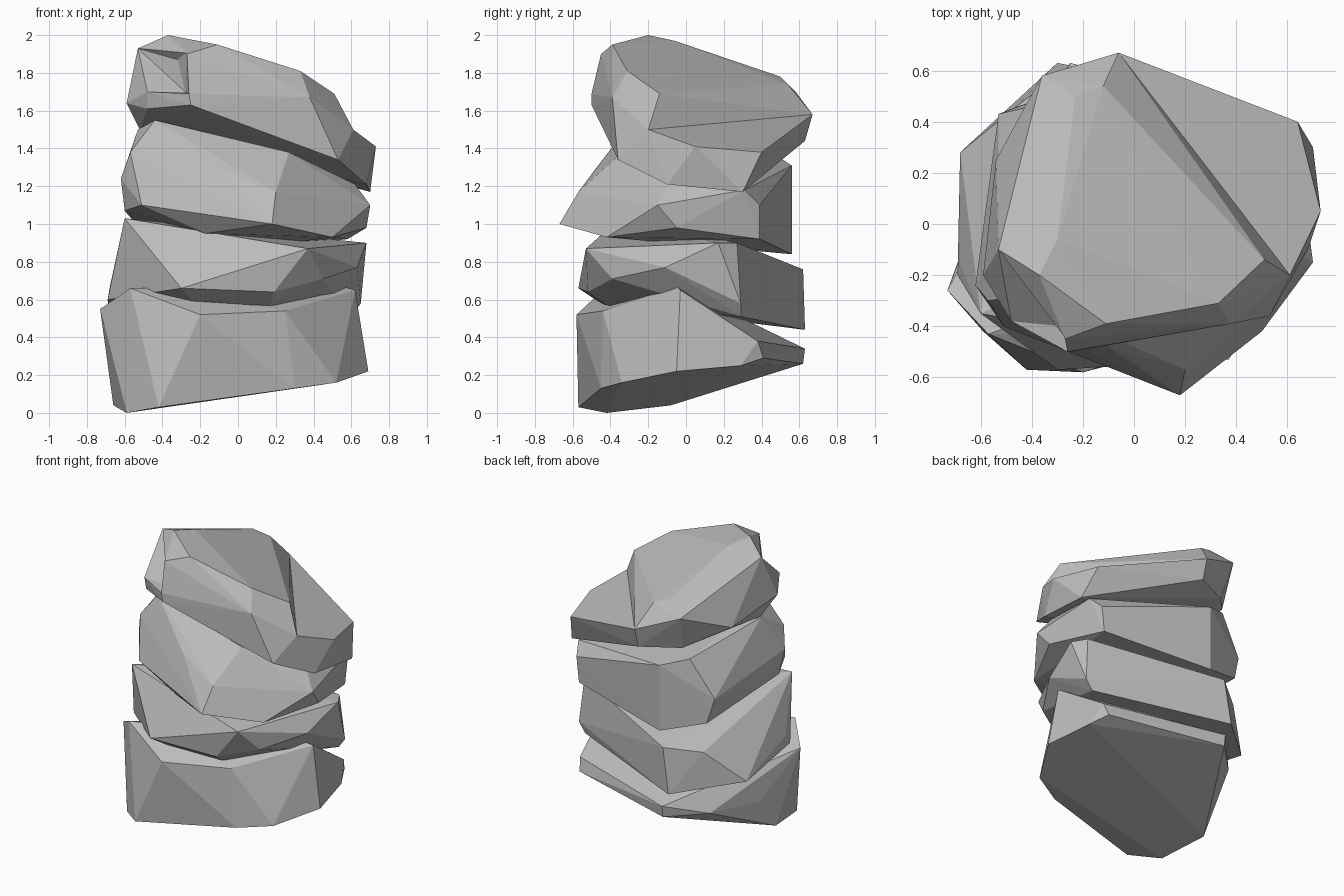
import bpy
import bmesh

stone = bpy.data.materials.new("stone_grey")
stone.diffuse_color = (0.5, 0.5, 0.5, 1)


def rock(name, corners):
    """Faceted boulder: the convex hull of a few corner points."""
    bm = bmesh.new()
    for c in corners:
        bm.verts.new(c)
    res = bmesh.ops.convex_hull(bm, input=bm.verts[:])
    unused = {g for g in res["geom_interior"] + res["geom_unused"]
              if isinstance(g, bmesh.types.BMVert)}
    bmesh.ops.delete(bm, geom=list(unused), context='VERTS')
    bmesh.ops.recalc_face_normals(bm, faces=bm.faces[:])
    mesh = bpy.data.meshes.new(name)
    bm.to_mesh(mesh)
    bm.free()
    mesh.materials.append(stone)
    obj = bpy.data.objects.new(name, mesh)
    bpy.context.collection.objects.link(obj)
    return obj


def combine(target, helper, operation):
    """Fuse or cut the target with the helper, then drop the helper."""
    mod = target.modifiers.new("combine", 'BOOLEAN')
    mod.operation = operation
    mod.solver = 'EXACT'
    mod.object = helper
    bpy.context.view_layer.objects.active = target
    bpy.ops.object.modifier_apply(modifier=mod.name)
    bpy.data.objects.remove(helper)


# Base boulder, tallest at the front, thin at the back
rock("base_rock", [
    (-.73, -.26, .55), (-.57, -.43, .66), (-.2, -.58, .52), (.25, -.44, .54),
    (.55, -.05, .67), (.62, -.03, .65), (.69, -.05, .22), (.52, -.34, .16),
    (.3, -.45, .13), (-.42, -.57, .03), (-.59, -.42, 0), (-.66, -.08, .04),
    (-.25, .62, .26), (-.25, .63, .34), (.58, .38, .38), (.56, .41, .29),
    (.62, .29, .25), (-.47, .4, .26), (-.62, .04, .25),
])

# Second slab, leaning down toward the back
rock("lower_middle_rock", [
    (-.6, -.35, 1.03), (-.68, -.16, .66), (-.69, -.2, .6), (-.6, -.3, .74),
    (-.3, -.57, .66), (-.23, -.45, .58), (.17, -.42, .57), (.19, -.52, .64),
    (.37, -.53, .87), (.45, -.39, .71), (.68, .17, .9), (.63, -.11, .77),
    (.62, .27, .9), (.65, .29, .58), (.6, .29, .51), (-.25, .62, .76),
    (-.46, .46, .72), (-.3, .63, .44), (-.68, .28, .5),
])

# Third slab with a sharp front corner
rock("upper_middle_rock", [
    (-.44, -.28, 1.55), (-.53, -.1, 1.5), (-.57, -.3, 1.38), (-.62, -.24, 1.24),
    (-.6, -.2, 1.07), (-.51, -.4, 1.1), (-.17, -.44, .95), (.18, -.67, 1.0),
    (.2, -.57, 1.17), (-.1, -.48, 1.29), (.27, -.34, 1.38), (.62, -.1, 1.21),
    (.7, -.15, 1.1), (.68, -.05, .98), (.5, -.42, .93), (.58, .39, .92),
    (.6, .39, 1.1), (.64, .31, 1.18), (-.18, .56, 1.31), (-.36, .47, 1.37),
    (-.18, .56, .84), (-.53, .43, 1.11), (-.48, .45, .93),
])

# Top boulder: tall main body
top = rock("top_rock", [
    (-.37, -.2, 2.0), (-.3, -.06, 1.97), (-.53, -.1, 1.93), (-.59, -.2, 1.64),
    (-.48, -.38, 1.7), (-.48, -.36, 1.61), (-.27, -.45, 1.9), (-.26, -.5, 1.69),
    (-.25, -.5, 1.63), (-.11, -.39, 1.95), (.33, -.31, 1.81), (.51, -.14, 1.69),
    (.61, -.2, 1.5), (.38, -.39, 1.67), (.53, -.36, 1.34), (-.06, .67, 1.58),
    (-.06, .63, 1.44), (-.23, .5, 1.78), (-.12, .54, 1.74), (-.36, .58, 1.7),
    (-.32, .5, 1.45), (-.54, .25, 1.56), (-.52, -.1, 1.5),
])

# Top boulder: lower ledge on the right
ledge = rock("top_ledge", [
    (.61, -.2, 1.5), (-.06, .67, 1.58), (.73, .05, 1.41), (.64, .4, 1.38),
    (.7, .3, 1.17), (.68, -.1, 1.21), (.53, -.36, 1.34), (-.25, -.5, 1.63),
    (-.06, .63, 1.44), (-.32, .5, 1.45), (-.52, -.1, 1.5),
])
combine(top, ledge, 'UNION')

# Shallow notch at the front left of the top boulder
notch = rock("notch_cutter", [
    (-.32, -.33, 1.87), (-.28, -.4, 1.7), (-.27, -.45, 1.91), (-.26, -.5, 1.69),
    (-.53, -.1, 1.93), (-.48, -.38, 1.7), (-.6, -.6, 1.9),
])
notch.hide_render = True
combine(top, notch, 'DIFFERENCE')
